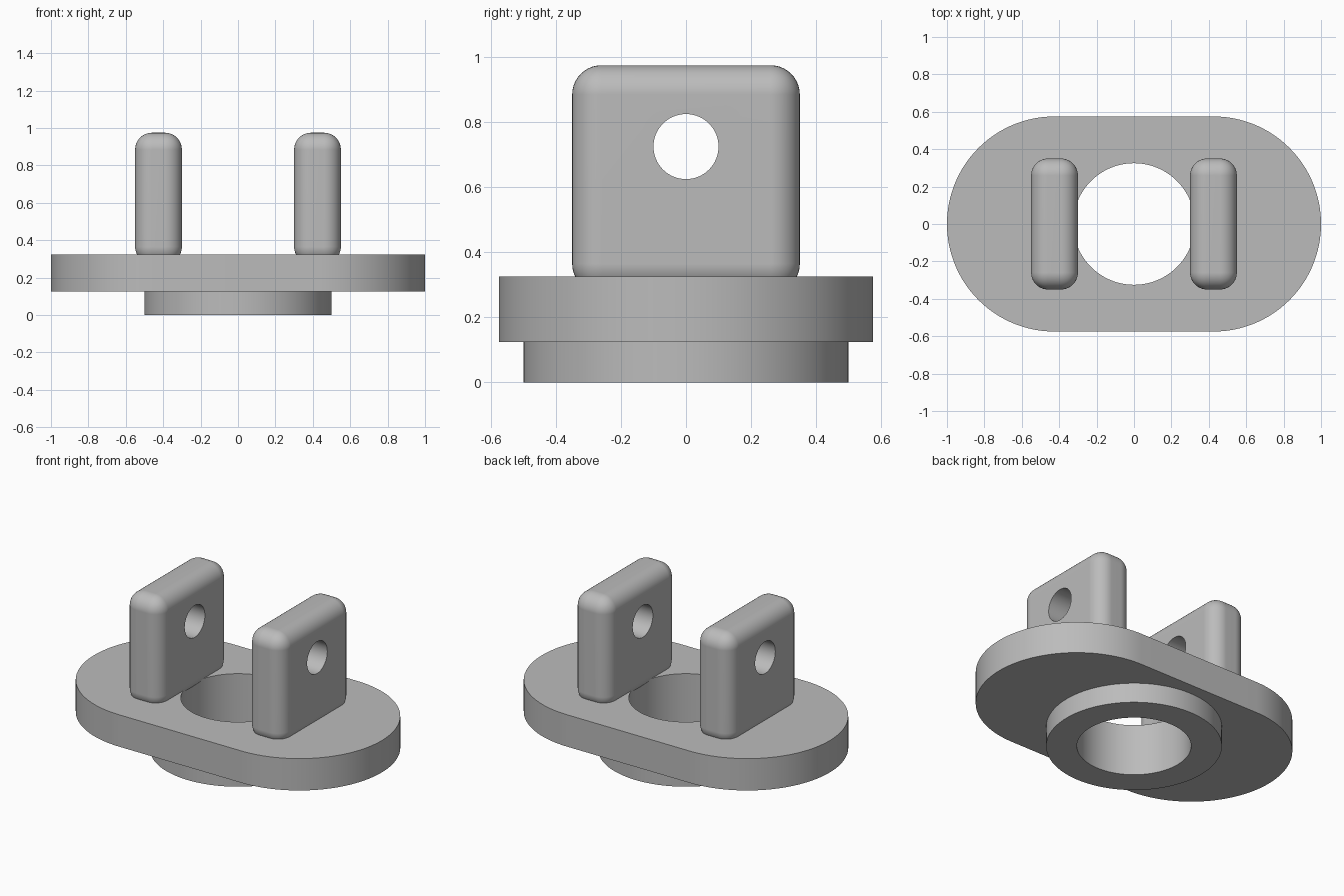
import bpy
import bmesh
from math import pi, cos, sin, radians

default = bpy.data.objects.get("Cube")
if default:
    bpy.data.objects.remove(default, do_unlink=True)

grey = bpy.data.materials.new("plain grey")
grey.use_nodes = True
GREY = (0.5, 0.5, 0.5, 1)
grey.diffuse_color = GREY
grey.node_tree.nodes["Principled BSDF"].inputs["Base Color"].default_value = GREY


def select_only(obj):
    bpy.ops.object.select_all(action="DESELECT")
    obj.select_set(True)
    bpy.context.view_layer.objects.active = obj


def ring(bm, radius, z, shift=0.0, steps=64):
    """Closed outline: two half circles moved apart along x by shift."""
    verts = []
    for side, start in ((1, -pi / 2), (-1, pi / 2)):
        for i in range(steps + 1):
            a = start + pi * i / steps
            verts.append(bm.verts.new((side * shift + radius * cos(a), radius * sin(a), z)))
    return verts


# Flanged base: bore, round spigot and rounded plate lofted as one closed section
BORE, SPIGOT, PLATE = 0.325, 0.5, 0.575
STEP_Z, TOP_Z = 0.125, 0.325
bm = bmesh.new()
rings = [
    ring(bm, BORE, 0),
    ring(bm, SPIGOT, 0),
    ring(bm, SPIGOT, STEP_Z),
    ring(bm, PLATE, STEP_Z, 1 - PLATE),
    ring(bm, PLATE, TOP_Z, 1 - PLATE),
    ring(bm, BORE, TOP_Z),
]
for a, b in zip(rings, rings[1:] + rings[:1]):
    for i in range(len(a)):
        j = (i + 1) % len(a)
        bm.faces.new((a[i], a[j], b[j], b[i]))
bmesh.ops.remove_doubles(bm, verts=bm.verts, dist=0.0001)
bmesh.ops.recalc_face_normals(bm, faces=bm.faces)
mesh = bpy.data.meshes.new("flanged_base")
bm.to_mesh(mesh)
bm.free()
base = bpy.data.objects.new("flanged_base", mesh)
bpy.context.collection.objects.link(base)
mesh.materials.append(grey)
select_only(base)
bpy.ops.object.shade_smooth_by_angle(angle=radians(30))

# Pin hole cutter running through both lugs
PIN_Z = 0.725
bpy.ops.mesh.primitive_cylinder_add(vertices=64, radius=0.1, depth=2,
                                    location=(0, 0, PIN_Z), rotation=(0, pi / 2, 0))
cutter = bpy.context.object
cutter.name = "pin_hole_cutter"
cutter.hide_render = True
cutter.data.materials.append(grey)

# Upright lugs with rounded edges, sunk slightly into the plate
LUG_BOTTOM, LUG_TOP = 0.275, 0.975
for name, side in (("left_lug", 1), ("right_lug", -1)):
    bpy.ops.mesh.primitive_cube_add(size=1, location=(side * 0.425, 0, (LUG_BOTTOM + LUG_TOP) / 2))
    lug = bpy.context.object
    lug.name = name
    lug.scale = (0.25, 0.7, LUG_TOP - LUG_BOTTOM)
    bpy.ops.object.transform_apply(location=False, rotation=False, scale=True)
    lug.data.materials.append(grey)

    bevel = lug.modifiers.new("rounded edges", "BEVEL")
    bevel.width = 0.09
    bevel.segments = 10
    hole = lug.modifiers.new("pin hole", "BOOLEAN")
    hole.operation = "DIFFERENCE"
    hole.solver = "EXACT"
    hole.object = cutter
    select_only(lug)
    for modifier in ("rounded edges", "pin hole"):
        bpy.ops.object.modifier_apply(modifier=modifier)
    bpy.ops.object.shade_smooth_by_angle(angle=radians(30))
    weighted = lug.modifiers.new("flat side shading", "WEIGHTED_NORMAL")
    weighted.keep_sharp = True

bpy.data.objects.remove(cutter, do_unlink=True)
